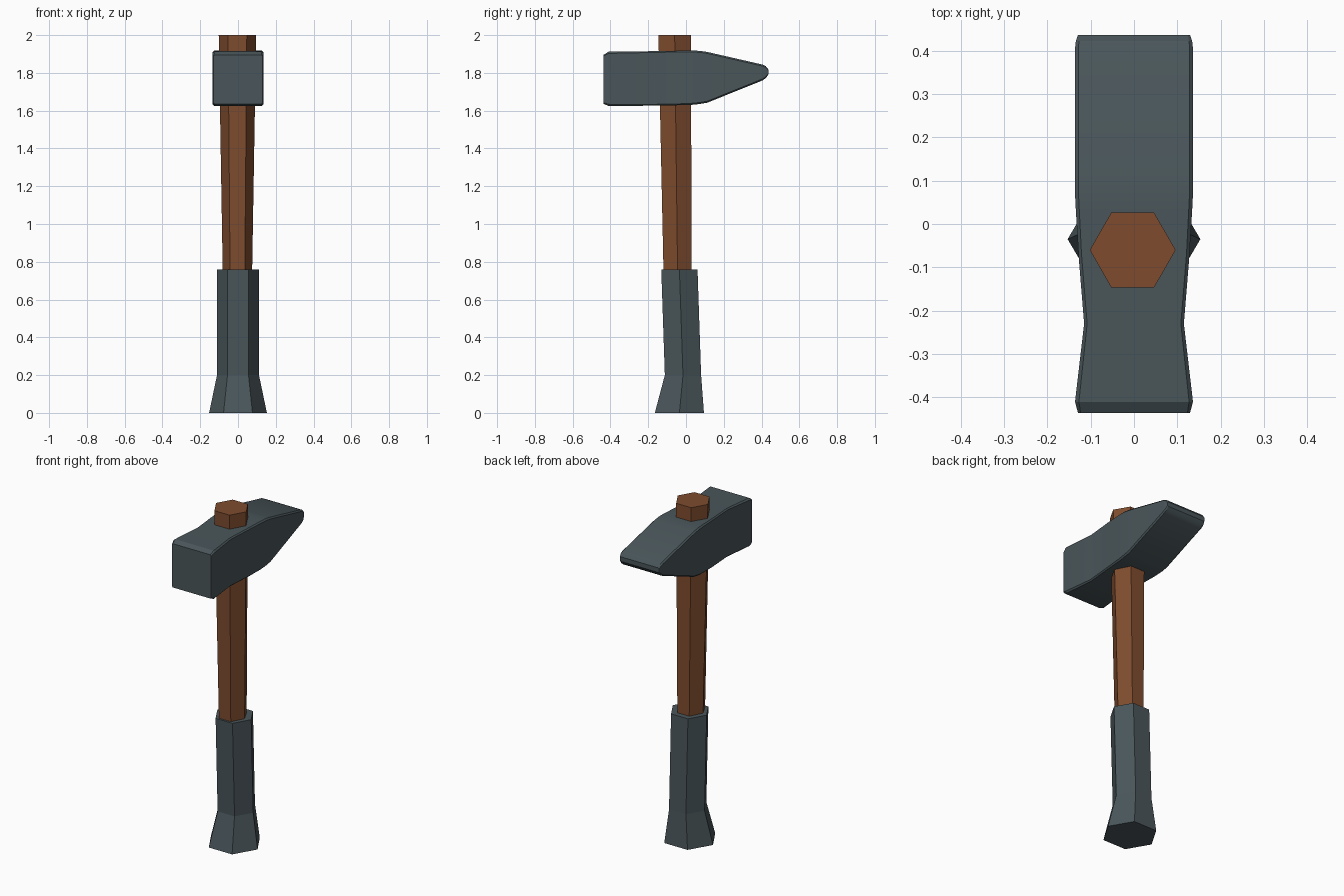
import bpy, bmesh, math

if "Cube" in bpy.data.objects:
    bpy.data.objects.remove(bpy.data.objects["Cube"])

def material(name, rgb):
    m = bpy.data.materials.new(name)
    m.diffuse_color = (*rgb, 1)
    m.use_nodes = True
    m.node_tree.nodes["Principled BSDF"].inputs["Base Color"].default_value = m.diffuse_color
    return m

slate = material("dark slate", (0.068, 0.093, 0.103))
wood = material("brown wood", (0.21, 0.072, 0.027))

def loft(name, rings, mat):
    """Skin a list of equal-sized closed rings and cap both ends."""
    bm = bmesh.new()
    loops = [[bm.verts.new(p) for p in r] for r in rings]
    n = len(loops[0])
    for a, b in zip(loops, loops[1:]):
        for i in range(n):
            j = (i + 1) % n
            bm.faces.new((a[i], a[j], b[j], b[i]))
    bm.faces.new(loops[0][::-1])
    bm.faces.new(loops[-1])
    bmesh.ops.recalc_face_normals(bm, faces=bm.faces[:])
    me = bpy.data.meshes.new(name)
    bm.to_mesh(me)
    bm.free()
    me.materials.append(mat)
    ob = bpy.data.objects.new(name, me)
    bpy.context.collection.objects.link(ob)
    return ob

def hexagon(z, cx, cy, rx, hy):
    """Six-sided ring with corners on +-x and flats on +-y."""
    k = hy / math.sin(math.pi / 3)
    return [(cx + rx * math.cos(i * math.pi / 3),
             cy + k * math.sin(i * math.pi / 3), z) for i in range(6)]

def chamfered_rect(y, hw, z0, z1, c):
    """Rectangular ring across y with cut corners."""
    return [(hw - c, y, z0), (hw, y, z0 + c), (hw, y, z1 - c), (hw - c, y, z1),
            (c - hw, y, z1), (-hw, y, z1 - c), (-hw, y, z0 + c), (c - hw, y, z0)]

# Wooden handle, tapering down into the grip
loft("handle", [hexagon(0.70, -0.003, -0.044, 0.077, 0.074),
                hexagon(2.00, -0.003, -0.06, 0.099, 0.086)], wood)

# Grip with flared foot
loft("grip", [hexagon(0.00, 0, -0.035, 0.153, 0.130),
              hexagon(0.20, 0, -0.016, 0.111, 0.096),
              hexagon(0.76, 0, -0.035, 0.111, 0.096)], slate)

# Hammer head: square face in front, waisted neck, wedge peen behind
sections = [
    (-0.436, 0.129, 1.636, 1.896, 0.006),
    (-0.410, 0.136, 1.625, 1.912, 0.009),
    (-0.230, 0.115, 1.626, 1.914, 0.007),
    (-0.070, 0.128, 1.628, 1.917, 0.007),
    (0.030, 0.134, 1.631, 1.918, 0.008),
    (0.070, 0.136, 1.635, 1.917, 0.008),
    (0.112, 0.136, 1.642, 1.911, 0.008),
    (0.405, 0.136, 1.760, 1.844, 0.008),
    (0.422, 0.134, 1.772, 1.836, 0.007),
    (0.436, 0.129, 1.791, 1.818, 0.005),
]
head = loft("head", [chamfered_rect(*s) for s in sections], slate)
bpy.context.view_layer.objects.active = head
head.select_set(True)
bpy.ops.object.shade_smooth_by_angle(angle=math.radians(25))
